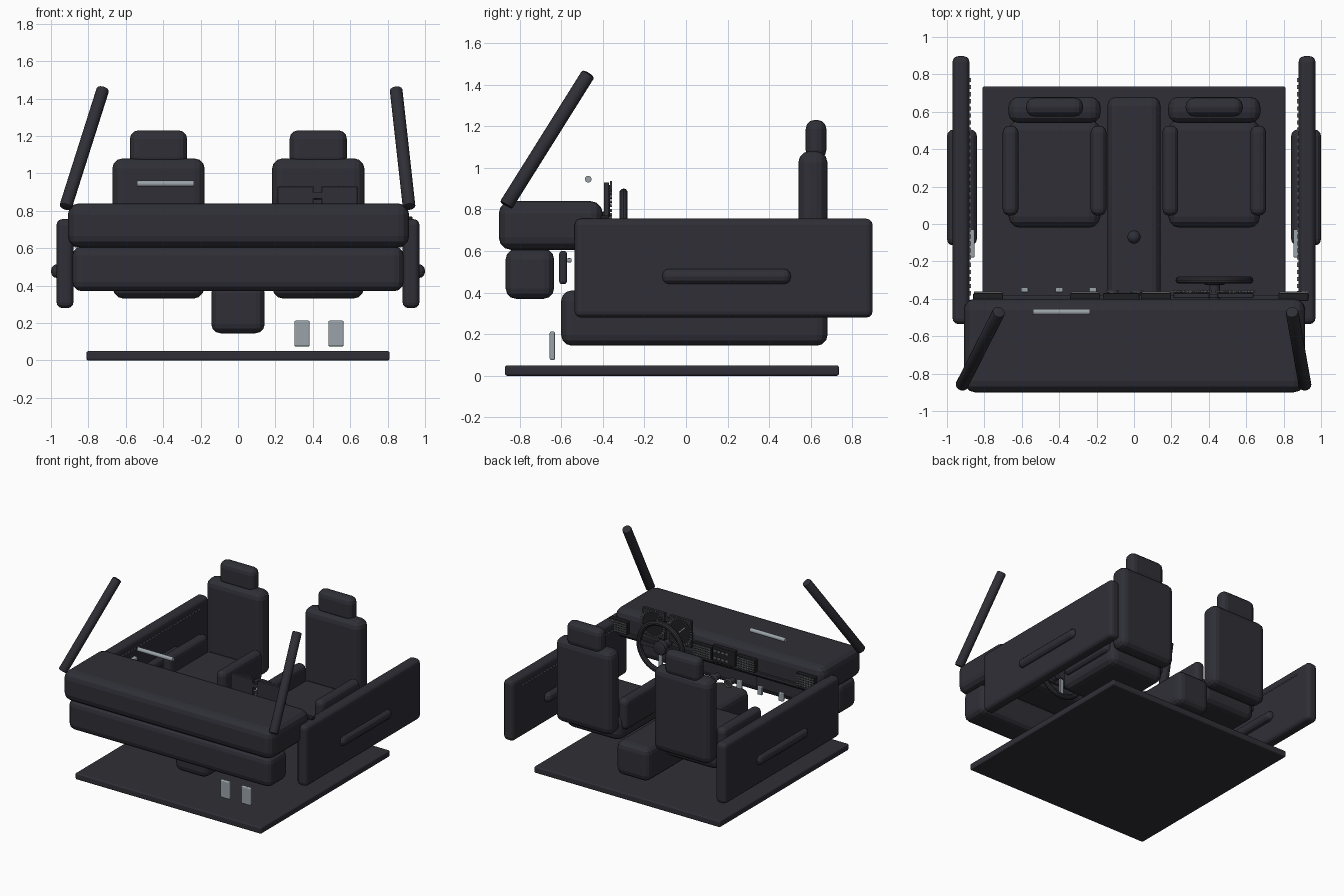
import bpy, bmesh, math
from mathutils import Matrix, Vector

if "Cube" in bpy.data.objects:
    bpy.data.objects.remove(bpy.data.objects["Cube"])


def material(name, rgb):
    m = bpy.data.materials.new(name)
    m.diffuse_color = (*rgb, 1)
    m.use_nodes = True
    m.node_tree.nodes["Principled BSDF"].inputs["Base Color"].default_value = m.diffuse_color
    return m


DARK = material("charcoal trim", (0.028, 0.028, 0.037))
BLACK = material("near black", (0.014, 0.014, 0.017))
SILVER = material("silver", (0.33, 0.37, 0.40))
GREY = material("grey thread", (0.17, 0.18, 0.19))


def finish(name, bm, mat, smooth=False):
    me = bpy.data.meshes.new(name)
    bm.to_mesh(me)
    bm.free()
    me.materials.append(mat)
    ob = bpy.data.objects.new(name, me)
    bpy.context.collection.objects.link(ob)
    if smooth:
        bpy.context.view_layer.objects.active = ob
        ob.select_set(True)
        bpy.ops.object.shade_smooth_by_angle(angle=math.radians(35))
        ob.select_set(False)
    return ob


def box(name, x, y, z, bevel=0, mat=DARK):
    """Rounded box from its x, y and z ranges."""
    bm = bmesh.new()
    c = [(a + b) / 2 for a, b in (x, y, z)]
    s = [abs(b - a) for a, b in (x, y, z)]
    bmesh.ops.create_cube(bm, size=1, matrix=Matrix.Translation(c) @ Matrix.Diagonal((*s, 1)))
    if bevel:
        bmesh.ops.bevel(bm, geom=bm.edges[:], offset=bevel, segments=3, profile=0.5,
                        affect='EDGES', clamp_overlap=True)
    return finish(name, bm, mat)


def group(name, parts, mat):
    """Many small boxes in one mesh: (centre, size, turn about y)."""
    bm = bmesh.new()
    for c, s, turn in parts:
        bmesh.ops.create_cube(bm, size=1, matrix=Matrix.Translation(c)
                              @ Matrix.Rotation(turn, 4, 'Y') @ Matrix.Diagonal((*s, 1)))
    return finish(name, bm, mat)


def rod(name, a, b, r, mat=DARK, bevel=0.0, sides=20):
    a, b = Vector(a), Vector(b)
    bm = bmesh.new()
    m = Matrix.Translation((a + b) / 2) @ (b - a).to_track_quat('Z', 'Y').to_matrix().to_4x4()
    bmesh.ops.create_cone(bm, cap_ends=True, segments=sides, radius1=r, radius2=r,
                          depth=(b - a).length, matrix=m)
    if bevel:
        rim = [e for e in bm.edges if any(len(f.verts) > 4 for f in e.link_faces)]
        bmesh.ops.bevel(bm, geom=rim, offset=bevel, segments=2, profile=0.5, affect='EDGES')
    return finish(name, bm, mat, True)


def ring(name, c, R, r, mat=DARK, n=40, k=10):
    """Torus standing upright, axis along y."""
    bm = bmesh.new()
    rows = []
    for i in range(n):
        t = math.tau * i / n
        rows.append([])
        for j in range(k):
            p = math.tau * j / k
            d = R + r * math.cos(p)
            rows[-1].append(bm.verts.new((c[0] + d * math.cos(t), c[1] + r * math.sin(p),
                                          c[2] + d * math.sin(t))))
    for i in range(n):
        for j in range(k):
            a, b = rows[i], rows[(i + 1) % n]
            bm.faces.new((a[j], a[(j + 1) % k], b[(j + 1) % k], b[j]))
    bmesh.ops.recalc_face_normals(bm, faces=bm.faces[:])
    return finish(name, bm, mat, True)


# Floor, dashboard and centre console
box("floor", (-0.81, 0.81), (-0.87, 0.735), (0, 0.05), 0.01)
box("dashboard_top", (-0.91, 0.915), (-0.90, -0.40), (0.605, 0.84), 0.06)
box("dashboard_lower", (-0.885, 0.885), (-0.867, -0.634), (0.37, 0.61), 0.05)
box("console", (-0.143, 0.143), (-0.60, 0.68), (0.145, 0.41), 0.05)
box("dashboard_strip", (-0.85, 0.86), (-0.402, -0.38), (0.65, 0.675), 0.004)

# Glove box, latch and grab bar on the passenger side
box("glove_box", (-0.72, -0.20), (-0.61, -0.572), (0.44, 0.60), 0.015)
box("glove_box_latch", (-0.50, -0.42), (-0.572, -0.55), (0.545, 0.565), 0.005, SILVER)
rod("grab_bar", (-0.54, -0.47, 0.945), (-0.235, -0.47, 0.945), 0.016, SILVER)

# Gear lever
rod("gear_lever", (0, -0.07, 0.40), (0, -0.07, 0.52), 0.013)
bm = bmesh.new()
bmesh.ops.create_uvsphere(bm, u_segments=20, v_segments=12, radius=0.035,
                          matrix=Matrix.Translation((0, -0.07, 0.53)))
finish("gear_knob", bm, DARK, True)

for side, label in ((-1, "left"), (1, "right")):
    # Seat
    cx = side * 0.427 + 0.002
    box(label + "_seat_cushion", (cx - 0.245, cx + 0.245), (-0.02, 0.56), (0.33, 0.53), 0.06)
    box(label + "_seat_back", (cx - 0.247, cx + 0.247), (0.54, 0.68), (0.42, 1.08), 0.055)
    box(label + "_headrest", (cx - 0.153, cx + 0.153), (0.575, 0.675), (1.04, 1.23), 0.045)
    for s, edge in ((-1, "a"), (1, "b")):
        b = cx + s * 0.235
        box(label + "_seat_bolster_" + edge, (b - 0.042, b + 0.042), (0.045, 0.525),
            (0.42, 0.66), 0.035)
    # Door with armrest, pull handle and stitching
    box(label + "_door", (side * 0.88, side * 0.97), (-0.535, 0.897), (0.28, 0.755), 0.03)
    box(label + "_armrest", (side * 0.84, side * 1.0), (-0.115, 0.505), (0.44, 0.515), 0.034)
    box(label + "_door_handle", (side * 0.852, side * 0.882), (-0.18, -0.03), (0.605, 0.635),
        0.008, SILVER)
    group(label + "_door_stitching",
          [((side * 0.877, -0.37 + 0.038 * i, 0.69), (0.01, 0.022, 0.008), 0)
           for i in range(31)], GREY)

# Windscreen pillars
rod("left_pillar", (-0.922, -0.865, 0.82), (-0.722, -0.47, 1.45), 0.034, bevel=0.008)
rod("right_pillar", (0.915, -0.865, 0.82), (0.845, -0.47, 1.45), 0.034, bevel=0.008)

# Pedals
for x, name in ((0.342, "brake_pedal"), (0.524, "throttle_pedal")):
    box(name, (x - 0.041, x + 0.041), (-0.655, -0.63), (0.075, 0.213), 0.008, SILVER)

# Steering wheel
W = (0.43, -0.30, 0.692)
ring("steering_wheel_rim", W, 0.188, 0.02)
rod("steering_hub", (W[0], -0.325, W[2]), (W[0], -0.28, W[2]), 0.055, bevel=0.008)
rod("steering_column", (W[0], -0.45, W[2]), (W[0], -0.32, W[2]), 0.03)
group("steering_spokes", [((W[0] + s * 0.115, W[1], W[2]), (0.15, 0.018, 0.03), 0)
                          for s in (-1, 1)], DARK)
group("steering_lower_spoke", [((W[0], W[1], W[2] - 0.115), (0.03, 0.018, 0.14), 0)], SILVER)

# Twin gauges: backing plate, tick ring and needle
for gx, name in ((0.308, "left_gauge"), (0.542, "right_gauge")):
    box(name + "_housing", (gx - 0.096, gx + 0.096), (-0.395, -0.37), (0.72, 0.93), 0.004)
    rod(name + "_dial", (gx, -0.375, 0.825), (gx, -0.365, 0.825), 0.092, BLACK, sides=32)
    ticks = []
    for i in range(30):
        t = math.tau * i / 30
        ticks.append(((gx + 0.1 * math.sin(t), -0.36, 0.825 + 0.1 * math.cos(t)),
                      (0.007, 0.01, 0.02), t))
    group(name + "_ticks", ticks, GREY)
    group(name + "_needle", [((gx - 0.02, -0.362, 0.845), (0.006, 0.006, 0.07), -0.8)], SILVER)
box("gauge_bridge", (0.39, 0.46), (-0.395, -0.375), (0.865, 0.90), 0.004)

# Air vents with crossed slats
for i, vx in enumerate((-0.78, -0.262, 0.118, 0.852)):
    box(f"vent_{i + 1}", (vx - 0.08, vx + 0.08), (-0.41, -0.37), (0.67, 0.77), 0.005, BLACK)
    slats = [((vx, -0.365, 0.684 + 0.018 * k), (0.15, 0.01, 0.005), 0) for k in range(5)]
    slats += [((vx - 0.066 + 0.022 * k, -0.365, 0.72), (0.005, 0.01, 0.09), 0) for k in range(7)]
    group(f"vent_slats_{i + 1}", slats, GREY)

# Centre screen with small marks
box("screen", (-0.165, 0.03), (-0.41, -0.37), (0.665, 0.79), 0.004, BLACK)
group("screen_marks", [((-0.10 + 0.035 * k, -0.367, z), (0.02, 0.006, 0.012), 0)
                       for k in range(4) for z in (0.755, 0.70)], GREY)

# Switches below the dashboard
for i, x in enumerate((0.015, -0.115)):
    ring(f"dial_ring_{i + 1}", (x, -0.36, 0.535), 0.028, 0.007, GREY, 24, 8)
    rod(f"dial_knob_{i + 1}", (x, -0.42, 0.535), (x, -0.36, 0.535), 0.025)
for i, x in enumerate((-0.22, -0.40, -0.585)):
    box(f"switch_{i + 1}", (x - 0.02, x + 0.02), (-0.365, -0.34), (0.525, 0.59), 0.006, SILVER)
